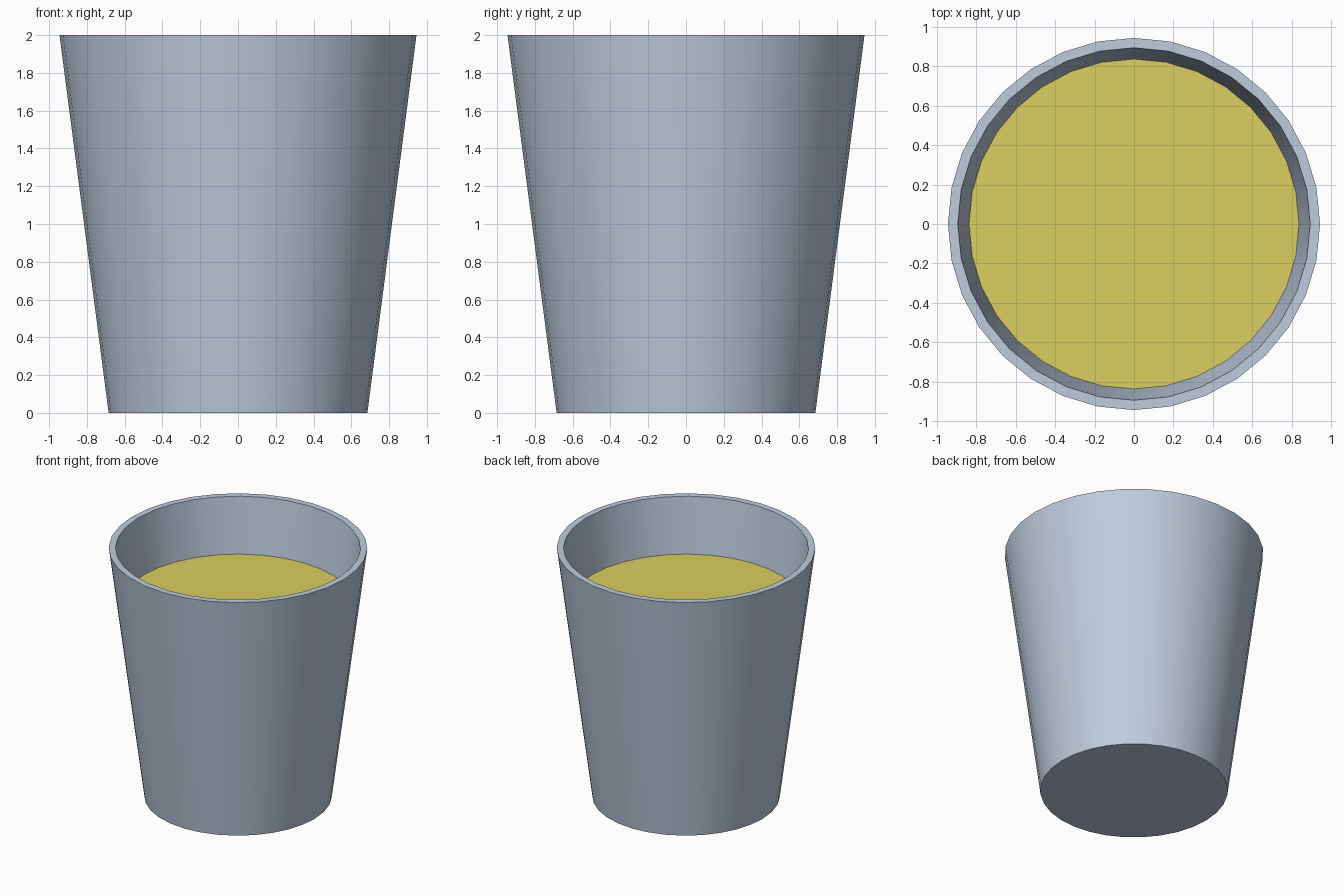
import bpy, bmesh, math

cube = bpy.data.objects.get("Cube")
if cube:
    bpy.data.objects.remove(cube)

SIDES = 32
HEIGHT, TOP_R, BASE_R = 2.0, 0.945, 0.685
WALL, FLOOR, FILL = 0.05, 0.06, 1.56


def material(name, colour):
    mat = bpy.data.materials.new(name)
    mat.use_nodes = True
    mat.diffuse_color = colour
    mat.node_tree.nodes["Principled BSDF"].inputs["Base Color"].default_value = colour
    return mat


def inner_radius(z):
    return BASE_R + (TOP_R - BASE_R) * z / HEIGHT - WALL


def lathe(name, profile, mat):
    """Turn a (radius, height) profile around z, capping both ends."""
    bm = bmesh.new()
    rings = []
    for r, z in profile:
        angles = [2 * math.pi * i / SIDES for i in range(SIDES)]
        rings.append([bm.verts.new((r * math.cos(a), r * math.sin(a), z)) for a in angles])
    for low, high in zip(rings, rings[1:]):
        for i in range(SIDES):
            j = (i + 1) % SIDES
            bm.faces.new((low[i], low[j], high[j], high[i]))
    bm.faces.new(rings[0])
    bm.faces.new(rings[-1])
    bmesh.ops.recalc_face_normals(bm, faces=bm.faces)
    mesh = bpy.data.meshes.new(name)
    bm.to_mesh(mesh)
    bm.free()
    mesh.materials.append(mat)
    obj = bpy.data.objects.new(name, mesh)
    bpy.context.collection.objects.link(obj)
    bpy.ops.object.select_all(action="DESELECT")
    obj.select_set(True)
    bpy.context.view_layer.objects.active = obj
    bpy.ops.object.shade_smooth_by_angle(angle=math.radians(30))
    return obj


# Tapered cup: outer wall, flat rim, inner wall and floor
lathe("cup", [(BASE_R, 0), (TOP_R, HEIGHT),
              (inner_radius(HEIGHT), HEIGHT), (inner_radius(FLOOR), FLOOR)],
      material("pale_blue_grey", (0.52, 0.60, 0.73, 1)))

# Drink filling the cup
lathe("drink", [(inner_radius(FLOOR), FLOOR), (inner_radius(FILL), FILL)],
      material("yellow_drink", (0.70, 0.62, 0.12, 1)))
